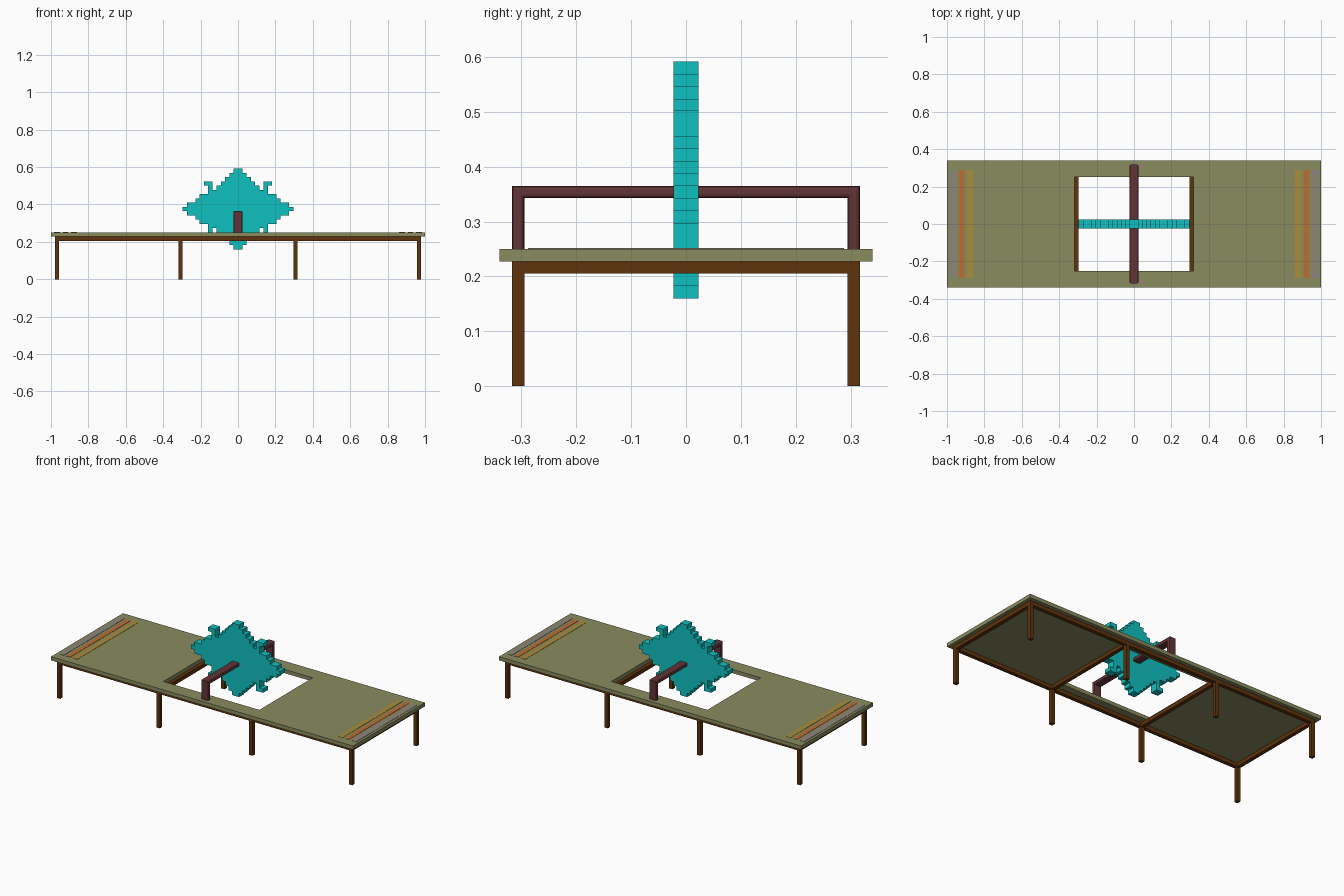
import bpy, bmesh

old = bpy.data.objects.get("Cube")
if old:
    bpy.data.objects.remove(old, do_unlink=True)


def material(name, rgb):
    lin = [((c / 255 + 0.055) / 1.055) ** 2.4 if c > 10 else c / 255 / 12.92 for c in rgb]
    m = bpy.data.materials.new(name)
    m.use_nodes = True
    m.diffuse_color = (*lin, 1)
    m.node_tree.nodes["Principled BSDF"].inputs["Base Color"].default_value = (*lin, 1)
    return m


OLIVE = material("olive", (138, 139, 95))
BROWN = material("brown", (95, 51, 12))
MAROON = material("maroon", (98, 52, 54))
CYAN = material("cyan", (16, 192, 192))
GREY = material("stripe grey", (141, 134, 124))
RED = material("stripe orange", (192, 108, 48))
OCHRE = material("stripe ochre", (168, 141, 56))


def finish(bm, name, mat):
    bmesh.ops.recalc_face_normals(bm, faces=bm.faces)
    me = bpy.data.meshes.new(name)
    bm.to_mesh(me)
    bm.free()
    me.materials.append(mat)
    ob = bpy.data.objects.new(name, me)
    bpy.context.collection.objects.link(ob)
    return ob


def box(name, mat, x0, x1, y0, y1, z0, z1):
    bm = bmesh.new()
    bmesh.ops.create_cube(bm, size=1)
    for v in bm.verts:
        v.co = ((x0 + x1) / 2 + v.co.x * (x1 - x0),
                (y0 + y1) / 2 + v.co.y * (y1 - y0),
                (z0 + z1) / 2 + v.co.z * (z1 - z0))
    return finish(bm, name, mat)


def slab(name, mat, outlines, place, thickness_vec):
    """Flat faces from 2D outlines, welded and extruded along a vector."""
    bm = bmesh.new()
    for pts in outlines:
        bm.faces.new([bm.verts.new(place(a, b)) for a, b in pts])
    bmesh.ops.remove_doubles(bm, verts=bm.verts, dist=1e-4)
    ext = bmesh.ops.extrude_face_region(bm, geom=bm.faces[:], use_keep_orig=True)
    moved = [g for g in ext["geom"] if isinstance(g, bmesh.types.BMVert)]
    bmesh.ops.translate(bm, verts=moved, vec=thickness_vec)
    return finish(bm, name, mat)


def rect(a0, a1, b0, b1):
    return [(a0, b0), (a1, b0), (a1, b1), (a0, b1)]


# Table top with a rectangular opening
T = 0.0225
RAIL_Z, TOP_Z = 0.2275, 0.25
xs, ys = (-1, -0.318, 0.318, 1), (-0.34, -0.252, 0.252, 0.34)
cells = [rect(xs[i], xs[i + 1], ys[j], ys[j + 1])
         for i in range(3) for j in range(3) if (i, j) != (1, 1)]
slab("table_top", OLIVE, cells, lambda a, b: (a, b, RAIL_Z), (0, 0, TOP_Z - RAIL_Z))

# Legs, cross rails and long rails
H, LEG_Y = T / 2, 0.306
for n, x in enumerate((-0.967, -0.307, 0.307, 0.967), 1):
    box(f"cross_rail_{n}", BROWN, x - H, x + H, -LEG_Y + H, LEG_Y - H, RAIL_Z - T, RAIL_Z)
    for side, y in (("front", -LEG_Y), ("back", LEG_Y)):
        box(f"{side}_leg_{n}", BROWN, x - H, x + H, y - H, y + H, 0, RAIL_Z - T)
for side, y in (("front", -LEG_Y), ("back", LEG_Y)):
    box(f"{side}_long_rail", BROWN, -0.967 - H, 0.967 + H, y - H, y + H, RAIL_Z - T, RAIL_Z)

# Arch carrying the wheel, with softened long edges
W, OUT, HIGH = 0.024, LEG_Y + H, 0.365
arch_pts = [(-OUT, TOP_Z), (-OUT, HIGH), (OUT, HIGH), (OUT, TOP_Z),
            (OUT - T, TOP_Z), (OUT - T, HIGH - T), (-OUT + T, HIGH - T), (-OUT + T, TOP_Z)]
arch = slab("arch", MAROON, [arch_pts], lambda a, b: (-W, a, b), (2 * W, 0, 0))
bm = bmesh.new()
bm.from_mesh(arch.data)
rims = [e for e in bm.edges if abs(e.verts[0].co.x - e.verts[1].co.x) < 1e-5
        and max(v.co.z for v in e.verts) > TOP_Z + 0.01]
bmesh.ops.bevel(bm, geom=rims, offset=0.007, segments=2, profile=0.5, affect='EDGES')
bm.to_mesh(arch.data)
bm.free()

# Stepped diamond wheel made of square cells, symmetric in both directions
S, MID = 0.02274, 0.376
half_width = (13, 12, 10, 9, 7, 5, 4, 3, 2, 1)
hooks = {5: (6,), 6: (6, 7)}
wheel = []
for row in range(-9, 10):
    r = abs(row)
    for c in list(range(half_width[r])) + list(hooks.get(r, ())):
        for col in (c, -c - 1):
            wheel.append(rect(col * S, (col + 1) * S, (row - 0.5) * S, (row + 0.5) * S))
slab("wheel", CYAN, wheel, lambda a, b: (a, -S, MID + b), (0, 2 * S, 0))

# Painted stripes at both ends
for side, s in (("right", -1), ("left", 1)):
    for name, mat, a, b in (("grey", GREY, 0.952, 0.985), ("orange", RED, 0.91, 0.935),
                            ("ochre", OCHRE, 0.862, 0.893)):
        x0, x1 = sorted((s * a, s * b))
        box(f"{side}_{name}_stripe", mat, x0, x1, -0.288, 0.288, TOP_Z, TOP_Z + 0.0015)
